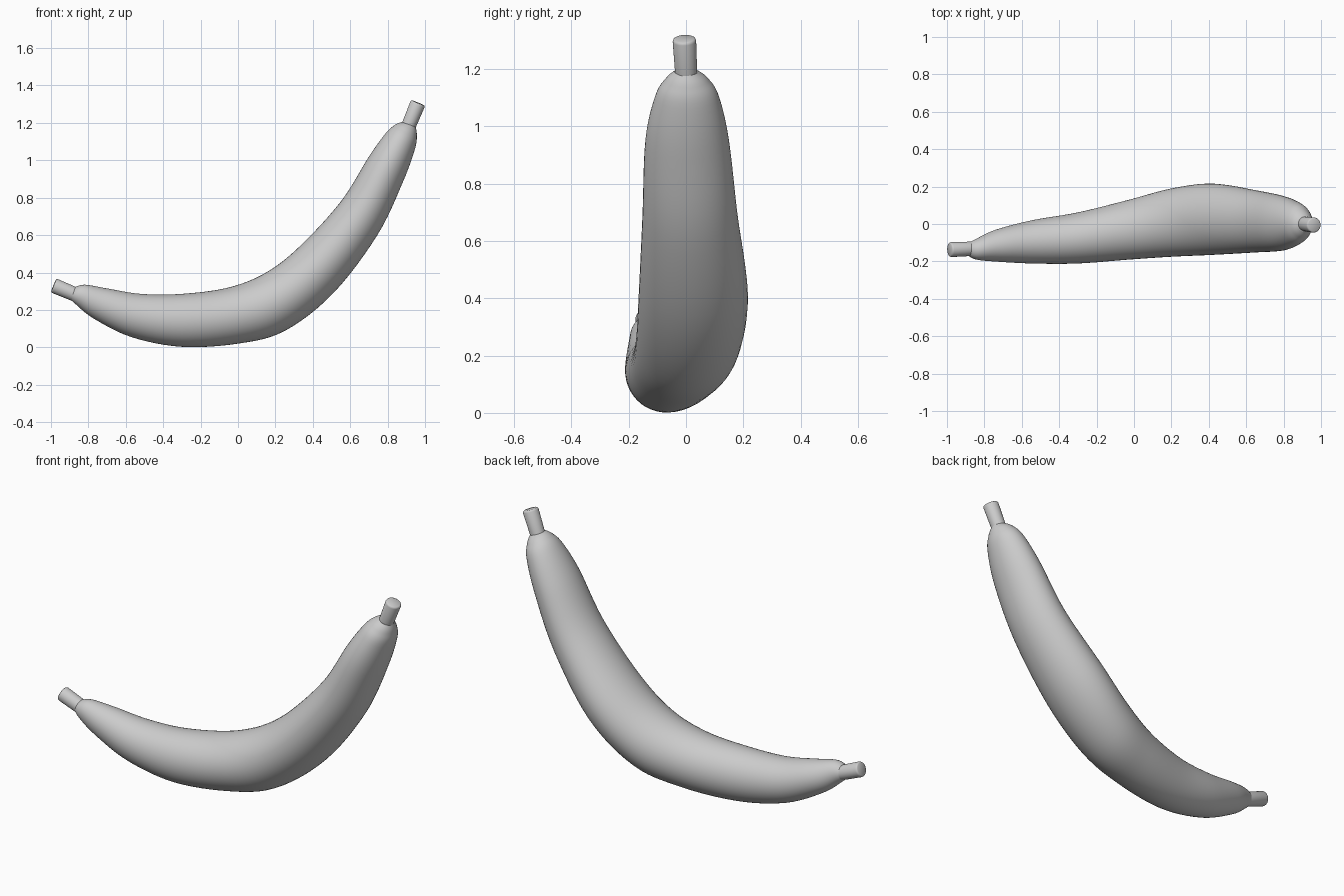
import bpy, bmesh, math
from mathutils import Vector

if "Cube" in bpy.data.objects:
    bpy.data.objects.remove(bpy.data.objects["Cube"])

# Body stations: inner x, z, outer x, z, y min, y max
STATIONS = [
    (-0.880, 0.318, -0.900, 0.262, -0.165, -0.105),
    (-0.820, 0.335, -0.865, 0.228, -0.190, -0.080),
    (-0.700, 0.315, -0.770, 0.153, -0.201, -0.030),
    (-0.520, 0.286, -0.570, 0.055, -0.211, 0.020),
    (-0.300, 0.286, -0.300, 0.003, -0.211, 0.062),
    (-0.050, 0.320, 0.000, 0.020, -0.190, 0.130),
    (0.150, 0.400, 0.250, 0.088, -0.175, 0.190),
    (0.330, 0.540, 0.510, 0.290, -0.165, 0.216),
    (0.550, 0.780, 0.745, 0.600, -0.152, 0.180),
    (0.700, 1.020, 0.880, 0.880, -0.142, 0.150),
    (0.790, 1.145, 0.946, 1.060, -0.108, 0.115),
    (0.840, 1.190, 0.956, 1.135, -0.072, 0.078),
    (0.875, 1.205, 0.950, 1.178, -0.040, 0.042),
]
SIDES = 48
STEPS = 6


def catmull(pts, i, t):
    p0, p1 = pts[max(i - 1, 0)], pts[i]
    p2, p3 = pts[i + 1], pts[min(i + 2, len(pts) - 1)]
    return [0.5 * (2 * b + (c - a) * t + (2 * a - 5 * b + 4 * c - d) * t * t
                   + (3 * b - a - 3 * c + d) * t ** 3)
            for a, b, c, d in zip(p0, p1, p2, p3)]


def loft(name, rings):
    """Skin a list of point rings and cap both ends."""
    bm = bmesh.new()
    loops = [[bm.verts.new(p) for p in ring] for ring in rings]
    n = len(loops[0])
    for a, b in zip(loops, loops[1:]):
        for k in range(n):
            bm.faces.new((a[k], a[(k + 1) % n], b[(k + 1) % n], b[k]))
    bm.faces.new(loops[0])
    bm.faces.new(loops[-1])
    bmesh.ops.recalc_face_normals(bm, faces=bm.faces)
    mesh = bpy.data.meshes.new(name)
    bm.to_mesh(mesh)
    bm.free()
    obj = bpy.data.objects.new(name, mesh)
    bpy.context.collection.objects.link(obj)
    bpy.ops.object.select_all(action='DESELECT')
    obj.select_set(True)
    bpy.context.view_layer.objects.active = obj
    bpy.ops.object.shade_smooth_by_angle(angle=math.radians(40))
    return obj


def ellipse(centre, u, v, n):
    return [centre + u * math.cos(math.tau * k / n) + v * math.sin(math.tau * k / n)
            for k in range(n)]


# Curved fruit body
rings = []
sections = [catmull(STATIONS, i, s / STEPS)
            for i in range(len(STATIONS) - 1) for s in range(STEPS)]
sections.append(STATIONS[-1])
for ix, iz, ox, oz, y0, y1 in sections:
    centre = Vector(((ix + ox) / 2, (y0 + y1) / 2, (iz + oz) / 2))
    u = Vector(((ix - ox) / 2, 0, (iz - oz) / 2))
    rings.append(ellipse(centre, u, Vector((0, (y1 - y0) / 2, 0)), SIDES))
loft("banana_body", rings)


# Short stubs with softened ends
def stub(name, base, end, r0, r1):
    base, end = Vector(base), Vector(end)
    axis = (end - base).normalized()
    u = axis.cross(Vector((0, 1, 0))).normalized()
    v = axis.cross(u)
    profile = [(base, r0), (end - axis * 0.010, r1),
               (end - axis * 0.003, r1 * 0.94), (end, r1 * 0.82)]
    loft(name, [ellipse(c, u * r, v * r, 32) for c, r in profile])


stub("stem", (0.902, 0.002, 1.160), (0.963, -0.006, 1.307), 0.038, 0.041)
stub("blossom_tip", (-0.850, -0.132, 0.274), (-0.986, -0.137, 0.331), 0.038, 0.040)
